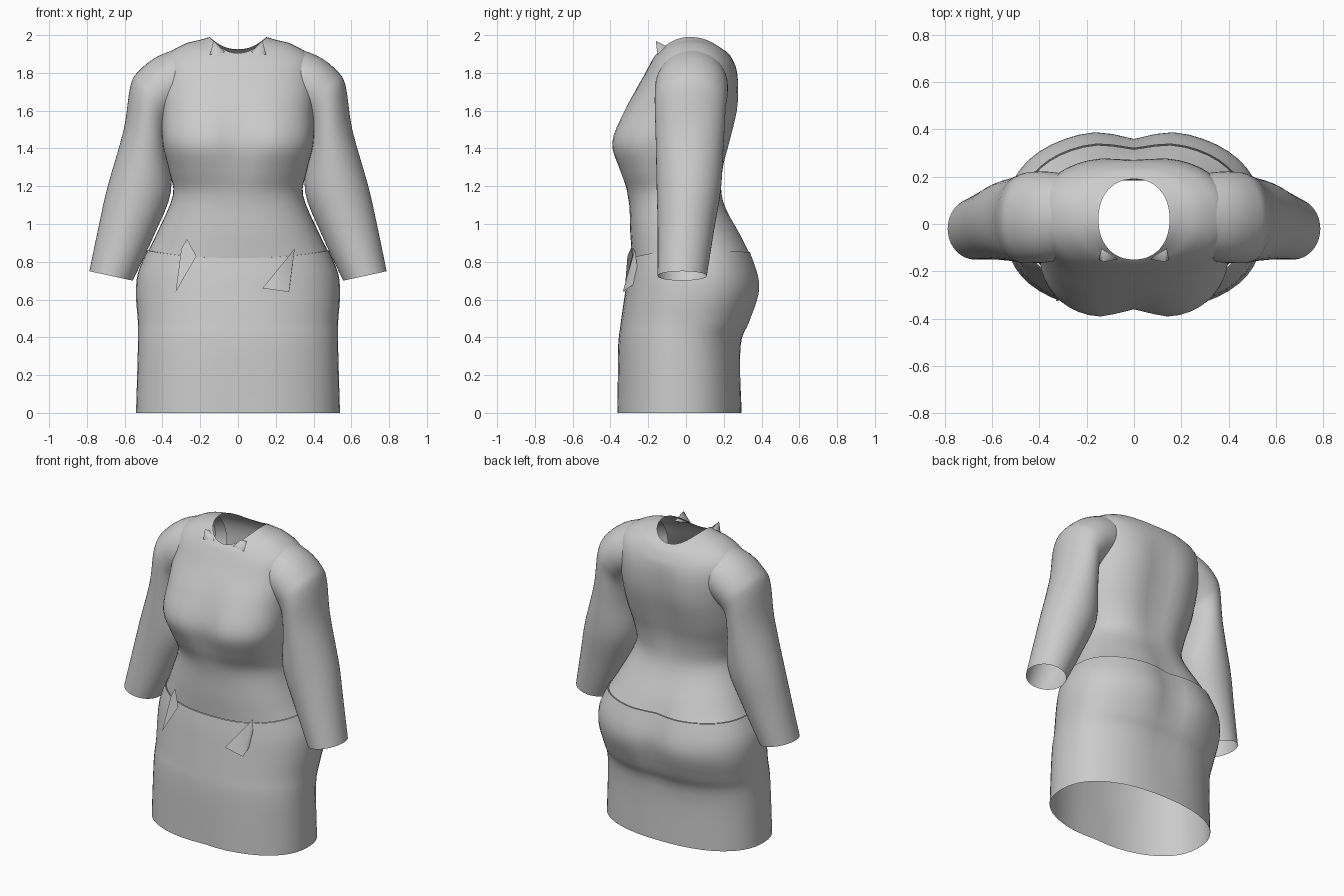
import bpy, math
from mathutils import Vector

if "Cube" in bpy.data.objects:
    bpy.data.objects.remove(bpy.data.objects["Cube"])

grey = bpy.data.materials.new("grey cloth")
grey.use_nodes = True
COLOUR = (0.6, 0.6, 0.6, 1)
grey.diffuse_color = COLOUR
grey.node_tree.nodes["Principled BSDF"].inputs["Base Color"].default_value = COLOUR

SEGMENTS = 48
STEPS = 4


def add_mesh(name, verts, faces):
    mesh = bpy.data.meshes.new(name)
    mesh.from_pydata(verts, [], faces)
    mesh.materials.append(grey)
    mesh.update()
    for poly in mesh.polygons:
        poly.use_smooth = True
    obj = bpy.data.objects.new(name, mesh)
    bpy.context.collection.objects.link(obj)
    return obj


def spline(rows):
    """Blend rows of ring settings with a Catmull-Rom curve."""
    out = []
    for i in range(len(rows) - 1):
        a, b, c, d = (rows[max(0, min(len(rows) - 1, i + k))] for k in (-1, 0, 1, 2))
        for s in range(STEPS):
            t = s / STEPS
            out.append([q + t / 2 * (r - p + t * (2 * p - 5 * q + 4 * r - w + t * (3 * (q - r) + w - p)))
                        for p, q, r, w in zip(a, b, c, d)])
    return out + [list(rows[-1])]


def loft(name, rings):
    verts = [v for ring in rings for v in ring]
    n = SEGMENTS
    faces = [(r * n + i, r * n + (i + 1) % n, (r + 1) * n + (i + 1) % n, (r + 1) * n + i)
             for r in range(len(rings) - 1) for i in range(n)]
    return add_mesh(name, verts, faces)


def body_ring(width, front, back, z_front, z_side, z_back, power, dip_front, dip_back):
    """Rounded section with a separate front and back and a dip on the centre line."""
    ring = []
    middle = (front + back) / 2
    for i in range(SEGMENTS):
        a = 2 * math.pi * i / SEGMENTS
        c, s = math.cos(a), math.sin(a)
        x = width * math.copysign(abs(c) ** (2 / power), c)
        y = abs(s) ** (2 / power)
        is_front = s < 0
        dip = (dip_front if is_front else dip_back) * math.exp(-(x / 0.1) ** 2)
        depth = (front - middle) if is_front else (back - middle)
        z_end = z_front if is_front else z_back
        y_pos = middle + depth * y - math.copysign(dip, depth) * y
        ring.append((x, y_pos, z_side + (z_end - z_side) * s * s))
    return ring


# Skirt: width, front, back, z front, z side, z back, power, dips
skirt_rows = [
    (.54, -.37, .295, 0, 0, 0, 2.3, .01, 0),
    (.53, -.36, .295, .35, .35, .35, 2.3, 0, .01),
    (.53, -.345, .345, .48, .48, .48, 2.3, 0, .02),
    (.54, -.325, .395, .62, .62, .62, 2.3, 0, .04),
    (.53, -.31, .395, .72, .74, .72, 2.3, 0, .04),
    (.48, -.29, .35, .82, .86, .85, 2.4, 0, .03),
]
skirt = loft("skirt", [body_ring(*r) for r in spline(skirt_rows)])

# Bodice from the hip seam up to the neckline
bodice_rows = [
    (.475, -.285, .345, .82, .86, .85, 2.4, 0, .03),
    (.43, -.295, .30, .95, .95, .94, 2.3, 0, .02),
    (.345, -.308, .205, 1.15, 1.15, 1.12, 2.3, 0, .01),
    (.365, -.36, .205, 1.28, 1.28, 1.28, 2.4, .02, .02),
    (.40, -.405, .24, 1.43, 1.43, 1.43, 2.6, .045, .025),
    (.405, -.335, .28, 1.6, 1.6, 1.6, 2.6, .02, .025),
    (.41, -.25, .285, 1.74, 1.76, 1.74, 2.5, 0, .015),
    (.39, -.2, .265, 1.83, 1.88, 1.83, 2.4, 0, 0),
    (.29, -.175, .235, 1.875, 1.95, 1.89, 2.3, 0, 0),
    (.2, -.16, .21, 1.895, 1.975, 1.915, 2.2, 0, 0),
    (.15, -.15, .19, 1.905, 1.99, 1.925, 2.2, 0, 0),
]
loft("bodice", [body_ring(*r) for r in spline(bodice_rows)])

# Sleeves: inner x, inner z, outer x, outer z, front, back
sleeve_rows = [
    (.2, 1.62, .25, 1.95, -.13, .2),
    (.28, 1.6, .42, 1.89, -.16, .22),
    (.34, 1.56, .525, 1.81, -.165, .22),
    (.37, 1.5, .57, 1.73, -.165, .21),
    (.37, 1.38, .605, 1.5, -.16, .2),
    (.355, 1.17, .69, 1.2, -.155, .185),
    (.44, .95, .735, 1.0, -.15, .15),
    (.557, .70, .787, .75, -.15, .11),
]


def sleeve_ring(xi, zi, xo, zo, front, back, side):
    inner, outer = Vector((xi, 0, zi)), Vector((xo, 0, zo))
    ring = []
    for i in range(SEGMENTS):
        a = 2 * math.pi * i / SEGMENTS * -side
        p = inner.lerp(outer, 0.5 + 0.5 * math.cos(a))
        y = (front + back) / 2 + (back - front) / 2 * math.sin(a)
        ring.append((p.x * side, y, p.z))
    return ring


for side, label in ((1, "left"), (-1, "right")):
    loft(label + "_sleeve", [sleeve_ring(*r, side) for r in spline(sleeve_rows)])
    # Ragged corner of the neckline
    add_mesh(label + "_neck_fold",
             [(side * .14, -.08, 1.93), (side * .07, -.15, 1.91),
              (side * .13, -.16, 1.97), (side * .15, -.15, 1.89)],
             [(0, 1, 2), (0, 2, 3), (1, 3, 2)])

# Creased pocket flaps below the seam
add_mesh("left_pocket_fold",
         [(.3, -.27, .87), (.13, -.325, .66), (.27, -.335, .64), (.28, -.25, .7)],
         [(0, 1, 2), (0, 2, 3)])
add_mesh("right_pocket_fold",
         [(-.3, -.27, .87), (-.22, -.31, .83), (-.33, -.325, .64), (-.27, -.27, .92)],
         [(0, 2, 1), (0, 1, 3)])
